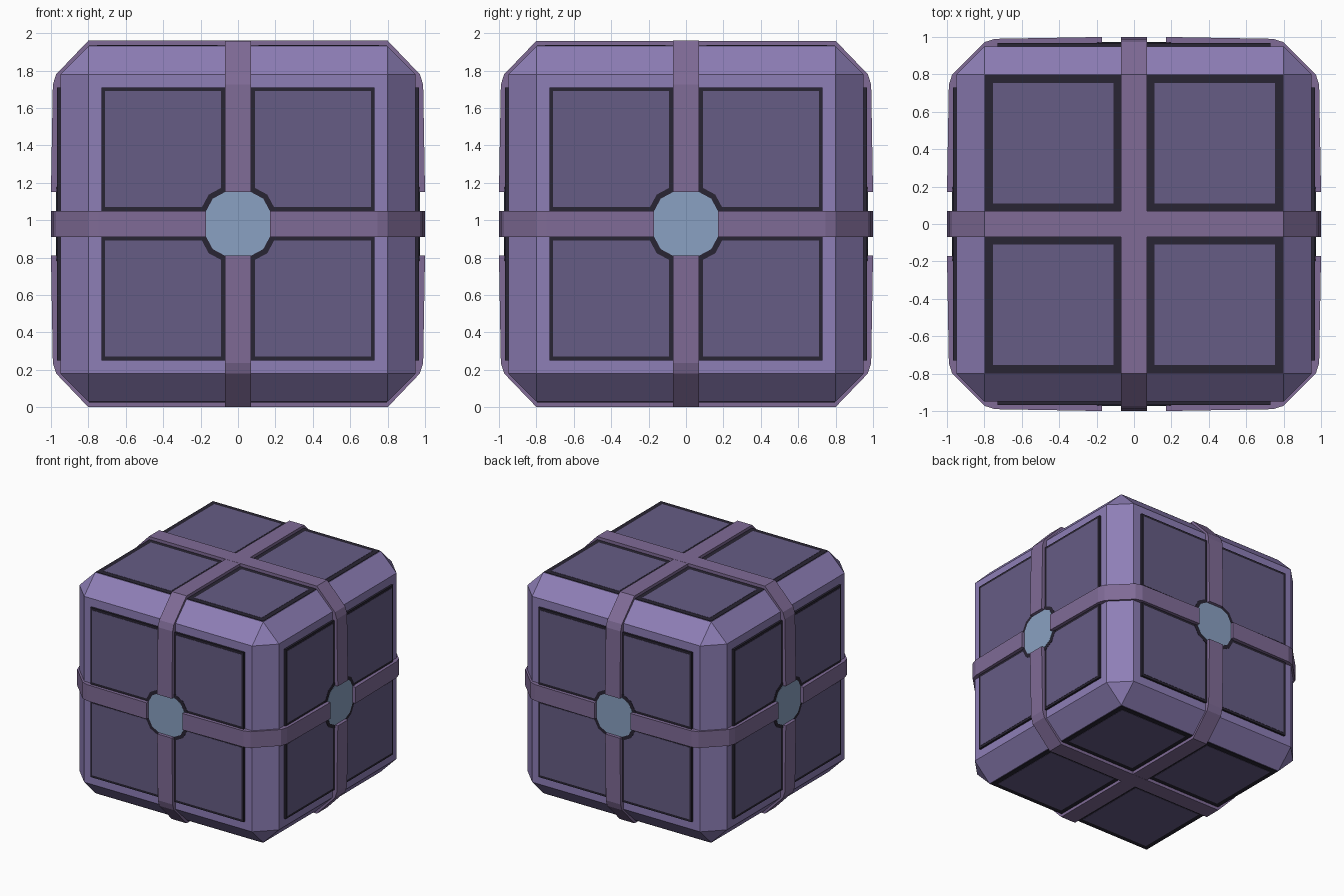
import bpy, bmesh
from math import pi
from mathutils import Matrix

if "Cube" in bpy.data.objects:
    bpy.data.objects.remove(bpy.data.objects["Cube"])

C = 0.98  # height of the cube centre


def material(name, r, g, b):
    m = bpy.data.materials.new(name)
    m.diffuse_color = (r, g, b, 1)
    m.use_nodes = True
    m.node_tree.nodes["Principled BSDF"].inputs["Base Color"].default_value = m.diffuse_color
    return m


FRAME = material("frame_purple", .27, .21, .47)
PANEL = material("panel_purple", .133, .107, .233)
STRAP = material("strap_mauve", .214, .147, .307)
DARK = material("dark_trim", .022, .018, .033)
BLUE = material("lens_blue", .253, .355, .539)


def finish(name, bm, mat):
    bmesh.ops.recalc_face_normals(bm, faces=bm.faces)
    me = bpy.data.meshes.new(name)
    bm.to_mesh(me)
    bm.free()
    me.materials.append(mat)
    ob = bpy.data.objects.new(name, me)
    bpy.context.collection.objects.link(ob)
    return ob


def prism(name, pts, lo, hi, frame, mat):
    """Extrude a 2D outline along local z from lo to hi."""
    bm = bmesh.new()
    face = bm.faces.new([bm.verts.new((x, y, lo)) for x, y in pts])
    ext = bmesh.ops.extrude_face_region(bm, geom=[face])
    for v in ext["geom"]:
        if isinstance(v, bmesh.types.BMVert):
            v.co.z = hi
    bm.transform(frame)
    return finish(name, bm, mat)


def square(cx, cy, h):
    return [(cx - h, cy - h), (cx + h, cy - h), (cx + h, cy + h), (cx - h, cy + h)]


CENTRE = Matrix.Translation((0, 0, C))
QUADS = [(sx, sy) for sx in (-1, 1) for sy in (-1, 1)]


def side(k):
    return CENTRE @ Matrix.Rotation(k * pi / 2, 4, 'Z') @ Matrix.Rotation(pi / 2, 4, 'X')


# Chamfered body
bm = bmesh.new()
bmesh.ops.create_cube(bm, size=1.9)
bmesh.ops.bevel(bm, geom=bm.edges[:], offset=0.15, segments=1, affect='EDGES')
bm.transform(CENTRE)
finish("body", bm, FRAME)

# Four sides: dark backing, four panels, round lens with dark rim
q = [(.17, .07), (.135, .135), (.07, .17)]
lens = []
for i in range(4):
    lens += q
    q = [(-y, x) for x, y in q]
rim = [(x * 1.16, y * 1.16) for x, y in lens]
for k in range(4):
    prism("side_backing", square(0, 0, .73), .93, .967, side(k), DARK)
    for sx, sy in QUADS:
        prism("side_panel", square(sx * .4, sy * .4, .31), .93, .969, side(k), PANEL)
    prism("lens_rim", rim, .93, .971, side(k), DARK)
    prism("lens", lens, .93, .973, side(k), BLUE)

# Top and bottom: dark trim and four panels
for name, turn in (("top", 0), ("bottom", pi)):
    f = CENTRE @ Matrix.Rotation(turn, 4, 'X')
    for sx, sy in QUADS:
        prism(name + "_trim", square(sx * .432, sy * .432, .364), .93, .954, f, DARK)
        prism(name + "_panel", square(sx * .432, sy * .432, .322), .93, .956, f, PANEL)

# Upright straps running over the top and under the bottom
for k in (0, 1):
    top = .98 - .001 * k
    half = [(.93, .17), (1.0, .17), (.99, .745), (.972, .80), (.80, top)]
    inner = [(.80, .93), (.93, .80)]
    outline = (half + [(-x, y) for x, y in reversed(half)]
               + [(-x, y) for x, y in reversed(inner)] + inner)
    for s in (1, -1):
        prism("upright_strap", [(x, s * y) for x, y in outline], -.07, .07, side(k), STRAP)

# Level straps wrapping each vertical corner
half = [(.93, .17), (1.0, .17), (.99, .745), (.972, .80)]
outline = half + [(y, x) for x, y in reversed(half)] + [(.80, .93), (.93, .80)]
for k in range(4):
    prism("level_strap", outline, -.07, .07,
          CENTRE @ Matrix.Rotation(k * pi / 2, 4, 'Z'), STRAP)
